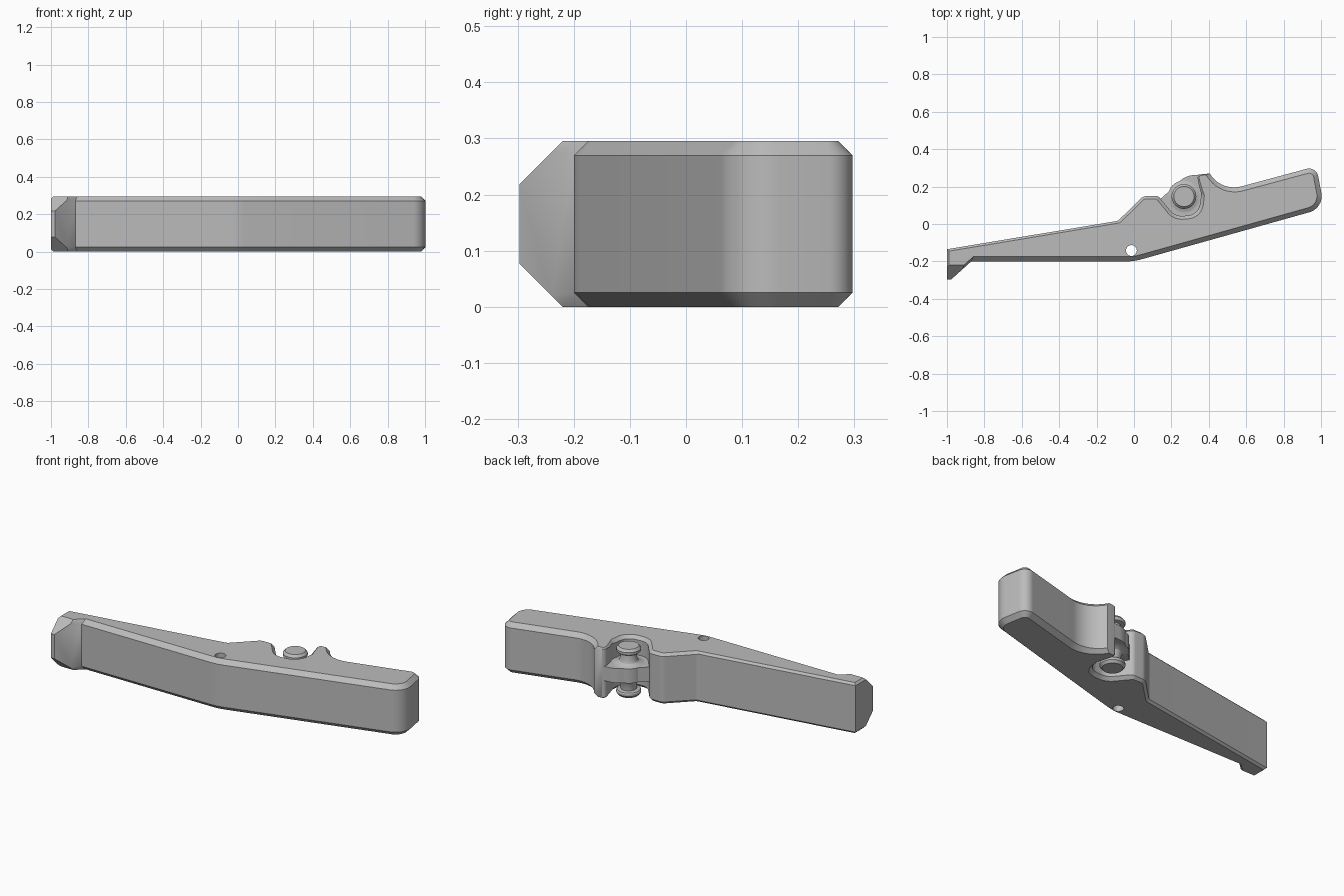
import bpy, bmesh, math
from mathutils import Vector

cube = bpy.data.objects.get("Cube")
if cube:
    bpy.data.objects.remove(cube, do_unlink=True)

HEIGHT = 0.295
MID = HEIGHT / 2
PIN = (0.267, 0.147)

grey = bpy.data.materials.new("plain grey")
grey.use_nodes = True
grey.diffuse_color = (0.5, 0.5, 0.5, 1)
grey.node_tree.nodes["Principled BSDF"].inputs["Base Color"].default_value = (0.5, 0.5, 0.5, 1)


def rounded(corners, steps=10):
    """Corners (x, y, radius, chamfer of next edge) -> points and edge chamfers."""
    points, widths = [], []
    for i, (x, y, r, w) in enumerate(corners):
        before, after = corners[i - 1], corners[(i + 1) % len(corners)]
        p = Vector((x, y))
        if r == 0:
            points.append(p)
            widths.append(w)
            continue
        a = (Vector(before[:2]) - p).normalized()
        b = (Vector(after[:2]) - p).normalized()
        half = a.angle(b) / 2
        centre = p + (a + b).normalized() * (r / math.sin(half))
        start = p + a * (r / math.tan(half)) - centre
        end = p + b * (r / math.tan(half)) - centre
        sweep = math.atan2(start.x * end.y - start.y * end.x, start.dot(end))
        for k in range(steps + 1):
            t = sweep * k / steps
            c, s = math.cos(t), math.sin(t)
            points.append(centre + Vector((start.x * c - start.y * s, start.x * s + start.y * c)))
            widths.append(before[3] + (w - before[3]) * k / steps)
    return points, widths


def inset(points, widths):
    """Move every edge inwards by its chamfer; blend widths where the turn is gentle."""
    result = []
    for i, p in enumerate(points):
        d1 = (p - points[i - 1]).normalized()
        d2 = (points[(i + 1) % len(points)] - p).normalized()
        n1, n2 = Vector((-d1.y, d1.x)), Vector((-d2.y, d2.x))
        w1, w2 = widths[i - 1], widths[i]
        det = n1.x * n2.y - n1.y * n2.x
        if abs(det) < 0.4:
            n = (n1 + n2).normalized()
            result.append(p + n * ((w1 + w2) / 2 / n.dot(n1)))
        else:
            result.append(p + Vector(((w1 * n2.y - w2 * n1.y) / det,
                                      (n1.x * w2 - n2.x * w1) / det)))
    return result


def plate(corners, low, high):
    """Chamfered plate from a rounded outline."""
    points, widths = rounded(corners)
    inner = inset(points, widths)
    depth = [max(widths[i - 1], widths[i]) for i in range(len(points))]
    bm = bmesh.new()
    rings = [
        [bm.verts.new((*p, low)) for p in inner],
        [bm.verts.new((*p, low + d)) for p, d in zip(points, depth)],
        [bm.verts.new((*p, high - d)) for p, d in zip(points, depth)],
        [bm.verts.new((*p, high)) for p in inner],
    ]
    n = len(points)
    for lower, upper in zip(rings, rings[1:]):
        for i in range(n):
            j = (i + 1) % n
            bm.faces.new((lower[i], lower[j], upper[j], upper[i]))
    bm.faces.new(rings[0][::-1])
    bm.faces.new(rings[-1])
    bmesh.ops.remove_doubles(bm, verts=bm.verts, dist=0.00001)
    return bm


def finish(bm, name):
    bmesh.ops.recalc_face_normals(bm, faces=bm.faces)
    mesh = bpy.data.meshes.new(name)
    bm.to_mesh(mesh)
    bm.free()
    mesh.materials.append(grey)
    obj = bpy.data.objects.new(name, mesh)
    bpy.context.collection.objects.link(obj)
    return obj


def smooth(obj):
    bpy.ops.object.select_all(action='DESELECT')
    obj.select_set(True)
    bpy.context.view_layer.objects.active = obj
    bpy.ops.object.shade_smooth_by_angle(angle=math.radians(30))


# Lever body: hook, bent handle, thumb notch, pin pocket and hump
body_outline = [
    (-1, -0.297, 0, 0.012), (-0.978, -0.297, 0, 0.012), (-0.87, -0.2, 0, 0.025),
    (0, -0.2, 0.3, 0.025), (1.017, 0.085, 0.09, 0.025), (0.975, 0.309, 0.05, 0.025),
    (0.47, 0.173, 0.15, 0.02), (0.405, 0.27, 0, 0.006), (0.337, 0.264, 0.02, 0.008),
    (0.345, 0.215, 0, 0.012), (0.36, 0.16, 0.05, 0.018), (0.345, 0.05, 0.07, 0.018),
    (0.22, 0.04, 0.08, 0.018), (0.13, 0.15, 0.03, 0.015), (0.05, 0.15, 0.05, 0.015),
    (-0.085, 0.017, 0.03, 0.012), (-1, -0.135, 0, 0.012),
]
bm = plate(body_outline, 0, HEIGHT)

# Slanted cuts above and below the hook tip
for side in (1, -1):
    bmesh.ops.bisect_plane(
        bm, geom=bm.verts[:] + bm.edges[:] + bm.faces[:], dist=0.00001,
        plane_co=(0, -0.22, MID + side * MID), plane_no=(0, -1, side), clear_outer=True)
    bmesh.ops.holes_fill(bm, edges=[e for e in bm.edges if e.is_boundary], sides=0)
body = finish(bm, "lever_body")

# Small through hole at the bend
bm = bmesh.new()
bmesh.ops.create_cone(bm, cap_ends=True, segments=32, radius1=0.029, radius2=0.029, depth=1)
bmesh.ops.translate(bm, verts=bm.verts, vec=(-0.014, -0.142, MID))
cutter = finish(bm, "hole_cutter")
cutter.hide_render = True
cut = body.modifiers.new("hole", 'BOOLEAN')
cut.operation = 'DIFFERENCE'
cut.solver = 'EXACT'
cut.object = cutter
bpy.context.view_layer.objects.active = body
bpy.ops.object.modifier_apply(modifier=cut.name)
bpy.data.objects.remove(cutter, do_unlink=True)
smooth(body)

# Web joining the pocket walls at mid height
web_outline = [
    (0.1, 0.1, 0, 0), (0.2, 0.02, 0, 0), (0.37, 0.02, 0, 0), (0.4, 0.2, 0, 0),
    (0.4, 0.268, 0, 0), (0.275, 0.258, 0.12, 0), (0.16, 0.15, 0, 0),
]
smooth(finish(plate(web_outline, MID - 0.042, MID + 0.042), "pocket_web"))

# Double-ended pin: flared root, narrow shaft, chamfered cap
upper = [(0.085, 0.042), (0.066, 0.046), (0.052, 0.056), (0.045, 0.072), (0.043, 0.106),
         (0.062, 0.11), (0.066, 0.116), (0.066, 0.128), (0.054, 0.142), (0, 0.142)]
profile = [(r, -h) for r, h in reversed(upper)] + upper
bm = bmesh.new()
verts = [bm.verts.new((PIN[0] + r, PIN[1], MID + h)) for r, h in profile]
edges = [bm.edges.new(pair) for pair in zip(verts, verts[1:])]
bmesh.ops.spin(bm, geom=verts + edges, cent=(*PIN, 0), axis=(0, 0, 1),
               angle=math.tau, steps=40, use_merge=True)
bmesh.ops.remove_doubles(bm, verts=bm.verts, dist=0.00001)
smooth(finish(bm, "pin"))
